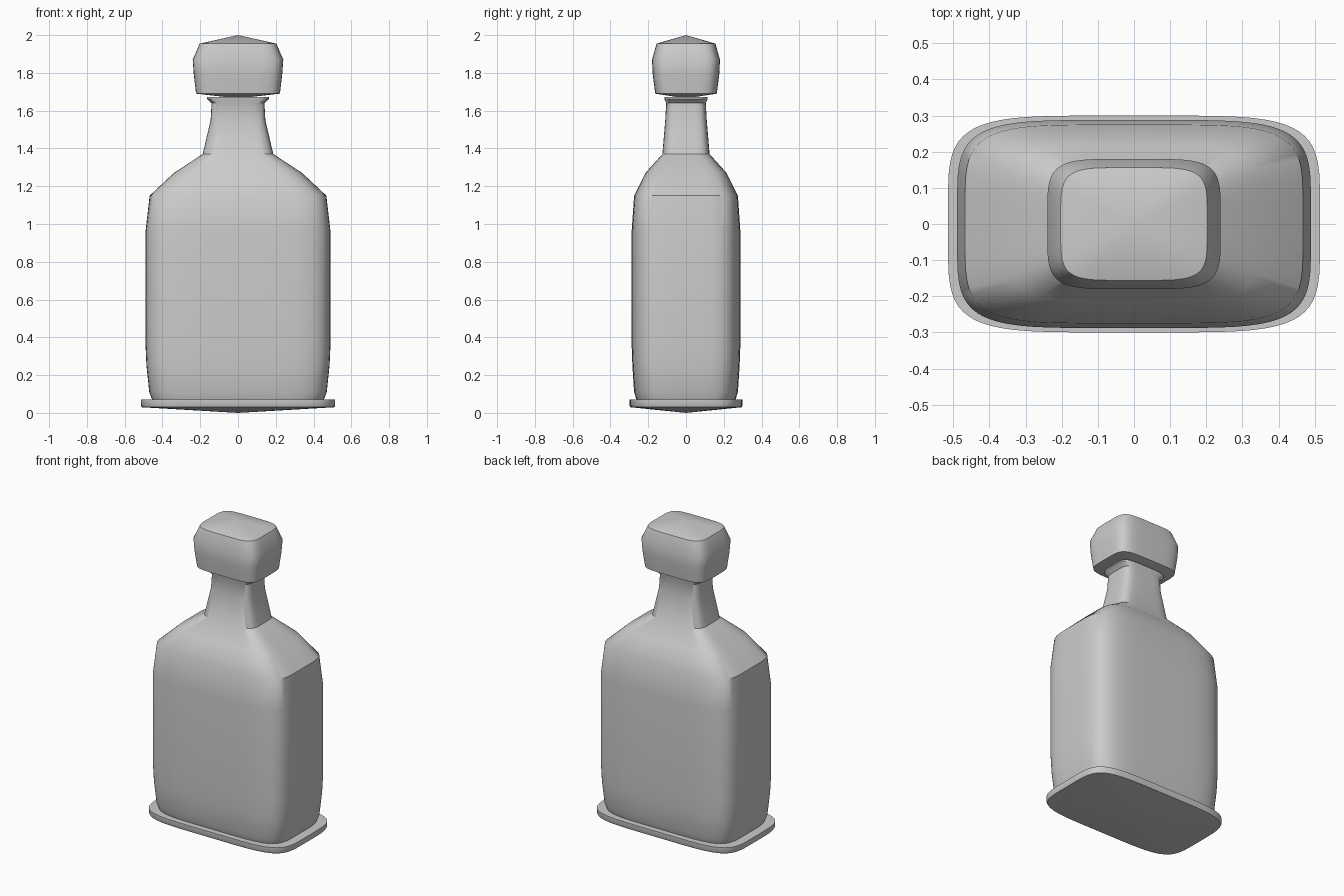
import bpy, bmesh, math

if "Cube" in bpy.data.objects:
    bpy.data.objects.remove(bpy.data.objects["Cube"])

SEG = 64


def ring_point(a, b, i, n):
    # Point on a superellipse (soft rectangle)
    t = 2 * math.pi * (i + 0.5) / SEG
    c, s = math.cos(t), math.sin(t)
    return (a * math.copysign(abs(c) ** (2 / n), c),
            b * math.copysign(abs(s) ** (2 / n), s))


def loft(name, rings, bottom, top, n=5, angle=40):
    # Skin rings of (half width, half depth, z), closed by fans to the centre
    bm = bmesh.new()
    loops = [[bm.verts.new((*ring_point(a, b, i, n), z)) for i in range(SEG)]
             for a, b, z in rings]
    low, high = bm.verts.new((0, 0, bottom)), bm.verts.new((0, 0, top))
    for i in range(SEG):
        j = (i + 1) % SEG
        for p, q in zip(loops, loops[1:]):
            bm.faces.new((p[i], p[j], q[j], q[i]))
        bm.faces.new((low, loops[0][j], loops[0][i]))
        bm.faces.new((high, loops[-1][i], loops[-1][j]))
    mesh = bpy.data.meshes.new(name)
    bm.to_mesh(mesh)
    bm.free()
    ob = bpy.data.objects.new(name, mesh)
    bpy.context.collection.objects.link(ob)
    bpy.ops.object.select_all(action='DESELECT')
    ob.select_set(True)
    bpy.context.view_layer.objects.active = ob
    bpy.ops.object.shade_smooth_by_angle(angle=math.radians(angle))
    return ob


# Base plate with a shallow pointed underside
loft("base_plate", [(0.51, 0.295, 0.03), (0.515, 0.30, 0.04),
                    (0.515, 0.30, 0.07)], 0.0, 0.07)

# Bottle body, shoulders, neck and lip
loft("bottle_body", [
    (0.455, 0.262, 0.07), (0.47, 0.275, 0.11), (0.485, 0.284, 0.25),
    (0.49, 0.288, 0.36), (0.49, 0.288, 0.96), (0.468, 0.275, 1.15),
    (0.34, 0.215, 1.27), (0.187, 0.125, 1.37), (0.145, 0.11, 1.55),
    (0.14, 0.105, 1.64), (0.165, 0.115, 1.662), (0.165, 0.115, 1.672),
], 0.07, 1.672)

# Stopper with a low pyramid top
loft("stopper", [
    (0.222, 0.163, 1.69), (0.234, 0.176, 1.79), (0.24, 0.18, 1.87),
    (0.203, 0.156, 1.955),
], 1.665, 2.0)
